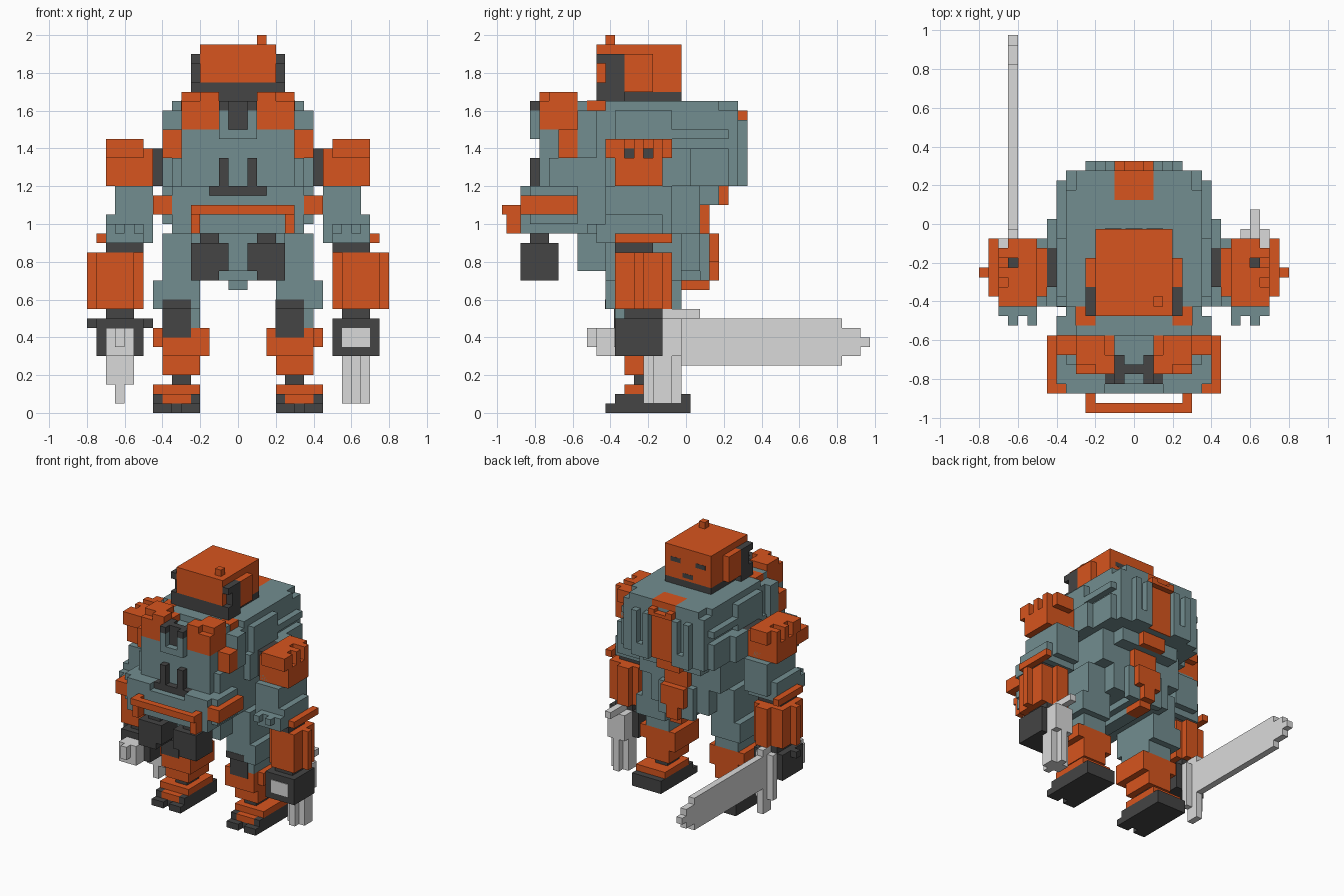
import bpy, bmesh

if "Cube" in bpy.data.objects:
    bpy.data.objects.remove(bpy.data.objects["Cube"], do_unlink=True)

V = 0.05  # size of one block


def material(name, rgb):
    m = bpy.data.materials.new(name)
    m.use_nodes = True
    col = (*rgb, 1.0)
    m.diffuse_color = col
    bsdf = next(n for n in m.node_tree.nodes if n.type == 'BSDF_PRINCIPLED')
    bsdf.inputs["Base Color"].default_value = col
    return m


ORANGE = material("burnt_orange", (0.68, 0.09, 0.013))
TEAL = material("grey_teal", (0.17, 0.27, 0.28))
DARK = material("charcoal", (0.058, 0.058, 0.058))
STEEL = material("light_steel", (0.70, 0.70, 0.70))


def part(name, mat, boxes, flip=False):
    """One object made of boxes (x0, x1, y0, y1, z0, z1) in block units."""
    bm = bmesh.new()
    for x0, x1, y0, y1, z0, z1 in boxes:
        if flip:
            x0, x1 = -x1, -x0
        vs = bmesh.ops.create_cube(bm, size=1.0)["verts"]
        for v in vs:
            v.co.x = (x1 if v.co.x > 0 else x0) * V
            v.co.y = (y1 if v.co.y > 0 else y0) * V + V / 2
            v.co.z = (z1 if v.co.z > 0 else z0) * V
    me = bpy.data.meshes.new(name)
    bm.to_mesh(me)
    bm.free()
    me.materials.append(mat)
    ob = bpy.data.objects.new(name, me)
    bpy.context.scene.collection.objects.link(ob)


def pair(name, mat, boxes):
    part("left_" + name, mat, boxes)
    part("right_" + name, mat, boxes, flip=True)


# Head
part("helmet", ORANGE, [(-4, 4, -10, -1, 35, 39), (-4, 4, -8, -1, 34, 35)])
part("antenna", ORANGE, [(2, 3, -9, -8, 39, 40)])
part("jaw", DARK, [(-5, 5, -10, -7, 33, 35), (-4, 4, -7, -1, 33, 34)])
part("helmet_back_slots", DARK, [(-3, -1.3, -1, -0.97, 36.5, 37.2),
                                 (1.3, 3, -1, -0.97, 36.5, 37.2),
                                 (-0.9, 0.9, -1, -0.97, 34.4, 35.1)])
pair("cheek_guard", DARK, [(4, 5, -9, -7, 35, 38), (4, 5, -10, -9, 37, 38)])
pair("ear_panel", ORANGE, [(4, 5, -7, -4, 34, 38)])

# Torso
part("upper_torso", TEAL, [(-7, 7, -12, 5, 24, 32), (-6, 6, -12, 2, 32, 33),
                           (-6, -2, 2, 5, 32, 33), (2, 6, 2, 5, 32, 33),
                           (-8, 8, -12, -10, 27, 32)])
pair("torso_side_panel", TEAL, [(7, 8, -8, -2, 24, 32), (7, 8, -9, 4, 24, 28),
                                (7, 8, -2, 4, 29, 30), (6, 7, -9, 3, 32, 33),
                                (8, 9, -3, 0, 24, 28)])
pair("back_frame", TEAL, [(2, 5, 5, 6, 24, 26), (4, 5, 5, 6, 26, 31),
                          (2, 3, 5, 6, 26, 31)])
part("spine_plates", ORANGE, [(-2, -1, 5, 6, 31, 32), (1, 2, 5, 6, 31, 32),
                              (-1, 1, 5, 6, 31, 31.5), (-2, 2, 5, 5.15, 24, 31),
                              (-2, 2, 2, 5, 32, 33), (-2, 2, 3, 4, 22, 24),
                              (-2, 2, 1, 2, 19, 22), (-2, 2, 2, 3, 16, 19),
                              (-1, 1, 2, 3, 14, 16), (-1, 1, -1, 2, 13, 14)])
pair("collar_stripe", ORANGE, [(4, 6.05, -11, -9, 32, 33.05)])
part("waist", TEAL, [(-7, 7, -12, 1, 19, 24), (-5, 5, 1, 3, 22, 24)])
part("pelvis", TEAL, [(-5, 5, -12, 1, 15, 19), (-8, 8, -9, -1, 16, 19),
                      (-3, 3, 1, 2, 14, 19), (-2, 2, -9, 1, 14, 15),
                      (-1, 1, -8, -1, 13, 14)])

# Chest and belly plate, with a recess for the vents
part("chest", TEAL, [(-7, 7, -15, -12, 24, 27), (-6, 6, -16, -12, 24, 30),
                     (-2, 2, -15, -12, 30, 32)])
part("throat_bracket", TEAL, [(-2, 2, -17, -16, 29, 30), (-2, -1, -17, -15, 30, 32),
                              (1, 2, -17, -15, 30, 32)])
part("belly_plate", TEAL, [(-7, 7, -18, -12, 19, 23), (-8, 8, -17, -12, 20, 23),
                           (-3, 3, -16, -12, 23, 24)])
pair("belly_ledge", TEAL, [(3, 7, -18, -12, 23, 24), (7, 8, -17, -12, 23, 24)])
pair("chest_collar", ORANGE, [(2, 6, -16, -12, 30, 33), (3, 6, -15, -12, 33, 34),
                              (2, 4, -16, -14, 33, 34),
                              (6, 8, -14, -12, 27, 30)])
part("throat", DARK, [(-1, 1, -16, -15, 30, 33)])
pair("throat_prong", DARK, [(1, 2, -17, -14, 32, 33)])
pair("chest_vent", DARK, [(1, 2, -17, -16, 24, 27)])
part("vent_base", DARK, [(-3, 3, -17, -16, 23, 24)])
pair("belt_bar", ORANGE, [(8, 9, -18, -12, 21, 23), (7, 8, -18, -17, 21, 23)])
part("belly_rail", ORANGE, [(-5, 6, -20, -19, 21, 22), (-5, -4, -19.5, -18, 19, 22),
                            (5, 6, -19.5, -18, 19, 22)])
pair("belly_thruster", DARK, [(1, 5, -18, -14, 15, 18), (2, 5, -18, -14, 14, 15),
                              (2, 4, -17, -15, 18, 19)])

# Arms
pair("shoulder_joint", DARK, [(8, 9, -7, -3, 24, 28)])
pair("shoulder", ORANGE, [(9, 10, -8, -3, 24, 28), (10, 14, -8, -3, 24, 27),
                          (10, 12, -9, -2, 27, 29), (12, 14, -9, -7, 27, 29),
                          (12, 14, -6, -5, 27, 29), (12, 14, -4, -3, 27, 29),
                          (12, 13, -3, -2, 27, 29), (12, 13, -7, -6, 28, 29)])
pair("shoulder_slots", DARK, [(12, 13, -7, -6, 27, 28), (12, 13, -5, -4, 27, 28)])
pair("upper_arm", TEAL, [(9, 13, -8, -3, 18, 25), (9, 13, -9, -2, 19, 24),
                         (9, 14, -9, -3, 18, 21), (10, 14, -10, -9, 18, 20),
                         (10, 11, -11, -10, 19, 20), (12, 13, -11, -10, 19, 20)])
pair("elbow_pad", ORANGE, [(14, 15, -8, -2, 18, 19)])
pair("elbow", DARK, [(10, 14, -8, -4, 17, 18)])
pair("forearm", ORANGE, [(10, 15, -7, -3, 11, 17), (11, 13, -8, -2, 11, 17),
                         (13, 15, -8, -7, 11, 17), (15, 16, -6, -5, 11, 17)])
pair("wrist", DARK, [(11, 14, -7, -3, 10, 11)])
pair("hand", DARK, [(10, 15, -8, -3, 6, 10)])
part("right_hand_guard", DARK, [(-16, -9, -6, -5, 9, 10)])

# Sword in the right hand
part("sword_blade", STEEL, [(-13, -12, -2, 16, 5, 10), (-13, -12, 16, 18, 6, 9),
                            (-13, -12, 18, 19, 7, 8)])
part("sword_guard", STEEL, [(-14, -11, -3, -2, 3, 10), (-13, -12, -3, -1, 1, 11)])
part("sword_pommel", STEEL, [(-14, -11, -10, -8, 6, 9), (-13, -12, -11, -10, 7, 9)])

# Sidearm in the left hand
part("sidearm_barrel", STEEL, [(12, 13, -5, -1, 1, 6), (11, 14, -4, -2, 1, 7)])
part("sidearm_body", STEEL, [(11, 14, -3, -1, 6, 10), (12, 13, -4, 1, 10, 11)])
part("sidearm_grip", STEEL, [(11, 14, -8.1, -8, 7, 9)])

# Legs
pair("thigh", TEAL, [(4, 9, -9, -1, 11, 14), (4, 8, -9, -1, 14, 17),
                     (4, 8, -8, -2, 9, 11)])
for name, x0, x1 in (("left_thigh_front", 3.95, 7), ("right_thigh_front", -8, -5)):
    part(name, DARK, [(x0, x1, -8.1, -7, 8, 11), (x0, x1, -9.05, -8, 11, 12)])
pair("knee", ORANGE, [(3, 8, -8, -2, 6, 9), (8, 9, -7, -2, 7, 9),
                      (4, 8, -7, -2, 4, 6)])
pair("ankle", DARK, [(5, 7, -6, -3, 3, 4)])
pair("foot_top", ORANGE, [(4, 9, -7, -1, 2, 3), (5, 8, -8, -7, 1, 2)])
pair("foot", DARK, [(4, 9, -7, 0, 0, 2), (4, 9, -8, -7, 0, 1),
                    (4, 5, -8, -7, 1, 2), (8, 9, -8, -7, 1, 2),
                    (4, 6, -9, -8, 0, 1), (7, 9, -9, -8, 0, 1)])
